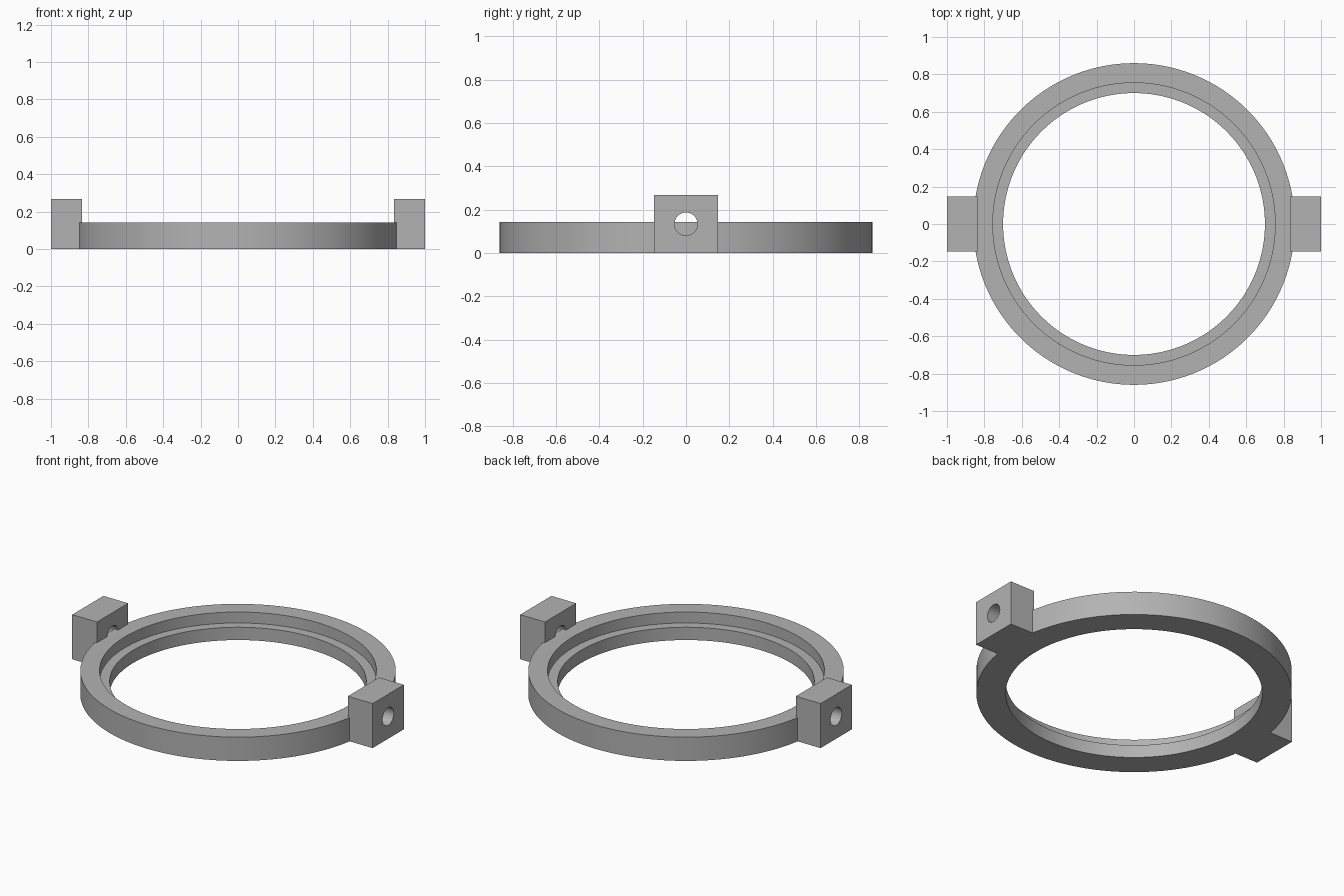
import bpy, math

if "Cube" in bpy.data.objects:
    bpy.data.objects.remove(bpy.data.objects["Cube"])

grey = bpy.data.materials.new("plain grey")
grey.diffuse_color = (0.45, 0.45, 0.45, 1)
grey.use_nodes = True
grey.node_tree.nodes["Principled BSDF"].inputs["Base Color"].default_value = grey.diffuse_color


def finish(obj):
    obj.data.materials.clear()
    obj.data.materials.append(grey)
    bpy.ops.object.select_all(action='DESELECT')
    obj.select_set(True)
    bpy.context.view_layer.objects.active = obj
    bpy.ops.object.shade_smooth_by_angle(angle=math.radians(30))


def lathe(name, profile, steps):
    """Revolve a closed (radius, z) profile about the z axis."""
    n = len(profile)
    verts, faces = [], []
    for i in range(steps):
        a = 2 * math.pi * i / steps
        verts += [(r * math.cos(a), r * math.sin(a), z) for r, z in profile]
        for j in range(n):
            k, nxt = (j + 1) % n, (i + 1) % steps
            faces.append((i * n + j, nxt * n + j, nxt * n + k, i * n + k))
    mesh = bpy.data.meshes.new(name)
    mesh.from_pydata(verts, [], faces)
    obj = bpy.data.objects.new(name, mesh)
    bpy.context.collection.objects.link(obj)
    finish(obj)
    return obj


# Ring with a stepped ledge around the inside
lathe("stepped_ring", [(0.70, 0), (0.86, 0), (0.86, 0.143), (0.755, 0.143),
                       (0.755, 0.077), (0.70, 0.077)], 128)

# Mounting lug on each side, drilled along x
X_IN, X_OUT, HALF_Y, TOP = 0.835, 1.0, 0.148, 0.268
for side, label in ((-1, "left"), (1, "right")):
    mid = side * (X_IN + X_OUT) / 2
    bpy.ops.mesh.primitive_cube_add(size=1, location=(mid, 0, TOP / 2))
    lug = bpy.context.object
    lug.name = label + "_lug"
    lug.scale = (X_OUT - X_IN, 2 * HALF_Y, TOP)
    bpy.ops.object.transform_apply(location=True, rotation=True, scale=True)

    bpy.ops.mesh.primitive_cylinder_add(vertices=48, radius=0.053, depth=0.4,
                                        location=(mid, 0, TOP / 2),
                                        rotation=(0, math.pi / 2, 0))
    drill = bpy.context.object
    drill.name = label + "_drill_cutter"

    cut = lug.modifiers.new("bolt hole", 'BOOLEAN')
    cut.operation = 'DIFFERENCE'
    cut.solver = 'EXACT'
    cut.object = drill
    bpy.context.view_layer.objects.active = lug
    bpy.ops.object.modifier_apply(modifier=cut.name)
    bpy.data.objects.remove(drill)
    finish(lug)
